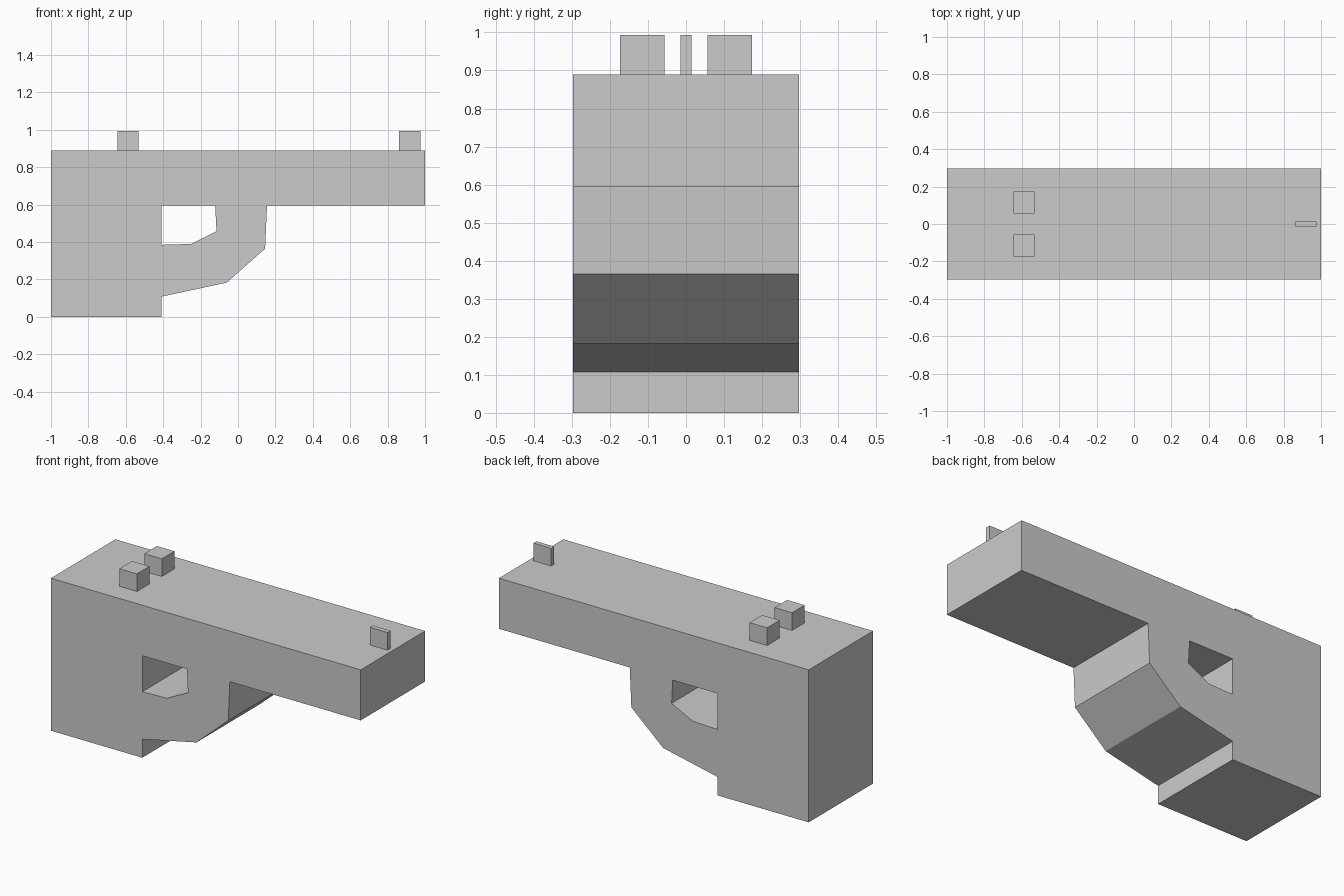
import bpy, bmesh

if "Cube" in bpy.data.objects:
    bpy.data.objects.remove(bpy.data.objects["Cube"])

HALF_Y = 0.297
TOP, MID = 0.89, 0.595


def link(name, bm):
    mesh = bpy.data.meshes.new(name)
    bm.to_mesh(mesh)
    bm.free()
    obj = bpy.data.objects.new(name, mesh)
    bpy.context.collection.objects.link(obj)
    return obj


def box(name, x0, x1, y0, y1, z0, z1):
    bm = bmesh.new()
    bmesh.ops.create_cube(bm, size=1)
    for v in bm.verts:
        v.co.x = x0 + (v.co.x + 0.5) * (x1 - x0)
        v.co.y = y0 + (v.co.y + 0.5) * (y1 - y0)
        v.co.z = z0 + (v.co.z + 0.5) * (z1 - z0)
    return link(name, bm)


# Body side profile: slide, grip and guard panels sharing their border points
inner = [(-0.41, 0.385), (-0.25, 0.39), (-0.115, 0.458), (-0.122, MID)]
outer = [(-0.41, 0.108), (-0.06, 0.183), (0.145, 0.365), (0.155, MID)]
slide = [(-1, MID), (-0.41, MID), inner[3], outer[3], (1, MID), (1, TOP), (-1, TOP)]
grip = [(-1, 0), (-0.41, 0), outer[0], inner[0], (-0.41, MID), (-1, MID)]
guard = [[outer[i], outer[i + 1], inner[i + 1], inner[i]] for i in range(3)]

bm = bmesh.new()
points = {}
for panel in [slide, grip] + guard:
    for x, z in panel:
        if (x, z) not in points:
            points[x, z] = bm.verts.new((x, 0, z))
    bm.faces.new([points[p] for p in panel])
bmesh.ops.recalc_face_normals(bm, faces=bm.faces)
body = link("body", bm)

# Full width of the body, centred on y = 0
solid = body.modifiers.new("width", 'SOLIDIFY')
solid.thickness = 2 * HALF_Y
solid.offset = 0

# Sights on top
for side, s in (("left", 1), ("right", -1)):
    y0, y1 = sorted((s * 0.057, s * 0.173))
    box("rear_sight_" + side, -0.645, -0.532, y0, y1, TOP, 0.993)
box("front_sight", 0.861, 0.975, -0.014, 0.014, TOP, 0.993)
